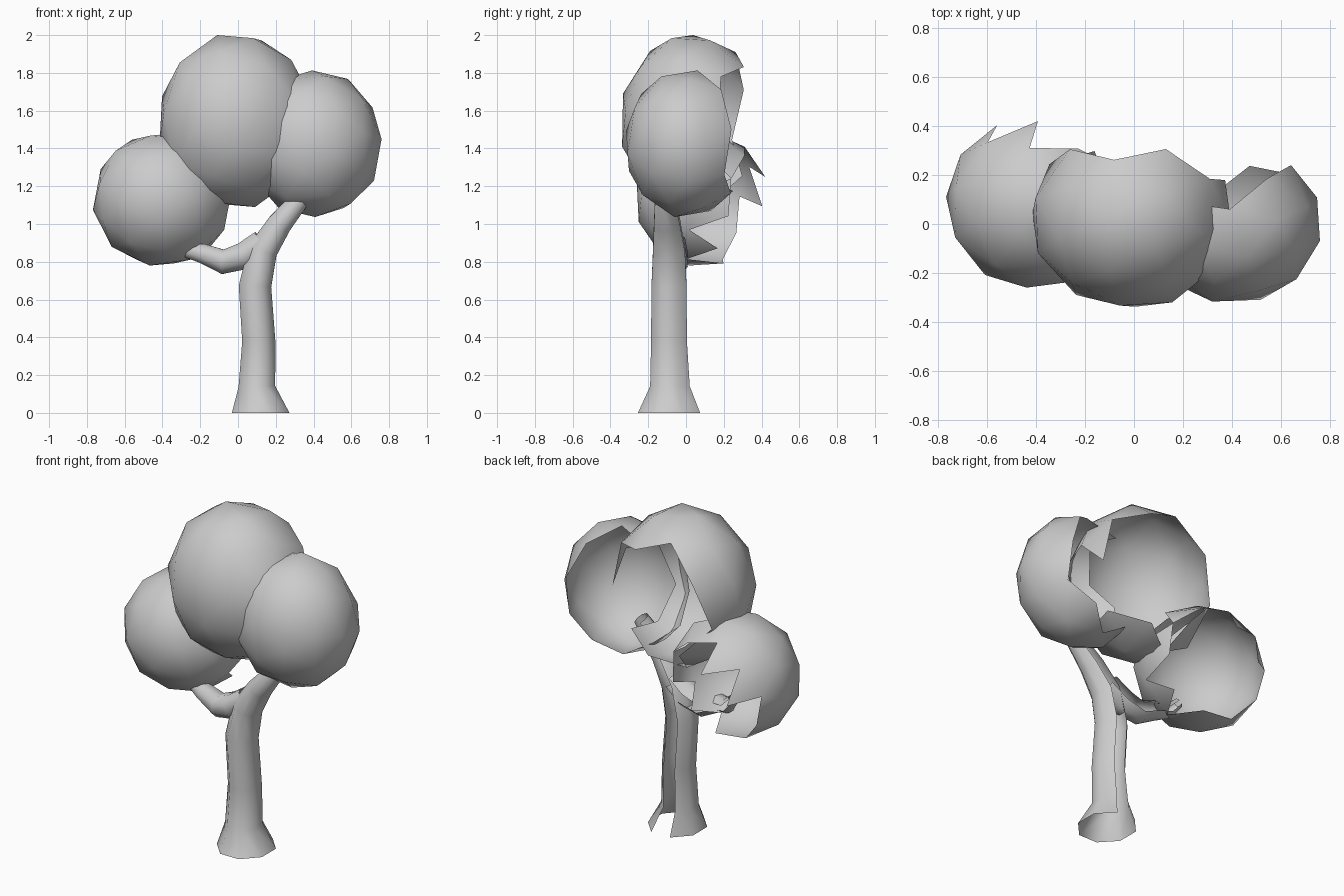
import bpy, bmesh, math
from mathutils import Vector, Euler

if "Cube" in bpy.data.objects:
    bpy.data.objects.remove(bpy.data.objects["Cube"])


def finish(bm, name):
    me = bpy.data.meshes.new(name)
    bm.to_mesh(me)
    bm.free()
    for p in me.polygons:
        p.use_smooth = True
    ob = bpy.data.objects.new(name, me)
    bpy.context.collection.objects.link(ob)
    return ob


# name: centre, radii, rotation, direction of the open back, opening limit
BALLS = {
    "foliage_top": ((-0.01, 0.03, 1.545), (0.405, 0.385, 0.455), (0.3, 0.2, 0.1), (0.1, 1, -0.05), 0.55),
    "foliage_right": ((0.40, 0.0, 1.425), (0.36, 0.33, 0.388), (0.15, 0.5, 0.4), (-0.25, 1, 0.05), 0.45),
    "foliage_left": ((-0.40, 0.085, 1.13), (0.368, 0.355, 0.35), (0.5, 0.1, 0.7), (0.3, 1, -0.35), 0.5),
}


def inside(p, ball, limit):
    c, r = ball[0], ball[1]
    return sum(((p[i] - c[i]) / r[i]) ** 2 for i in range(3)) < limit


def foliage(name):
    c, r, rot, back, limit = BALLS[name]
    back = Vector(back).normalized()
    bm = bmesh.new()
    bmesh.ops.create_icosphere(bm, subdivisions=2, radius=1, matrix=Euler(rot).to_matrix().to_4x4())
    # leave the back open, in a jagged line along the faces
    gone = [f for f in bm.faces if f.calc_center_median().normalized().dot(back) > limit]
    bmesh.ops.delete(bm, geom=gone, context='FACES')
    ext = [max(abs(v.co[i]) for v in bm.verts) for i in range(3)]
    for v in bm.verts:
        v.co = Vector([c[i] + v.co[i] * r[i] / (ext[i] if i != 1 else 1) for i in range(3)])
    # drop faces buried in a neighbouring ball
    others = [b for k, b in BALLS.items() if k != name]
    hid = [f for f in bm.faces if any(all(inside(v.co, b, 0.85) for v in f.verts) for b in others)]
    bmesh.ops.delete(bm, geom=hid, context='FACES')
    bm.normal_update()
    return finish(bm, name)


def limb(name, path, sides=8):
    """Tube through (x, y, z, radius) points with the back strip left open."""
    bm = bmesh.new()
    pts = [Vector(p[:3]) for p in path]
    rings = []
    for i, p in enumerate(pts):
        t = (pts[min(i + 1, len(pts) - 1)] - pts[max(i - 1, 0)]).normalized()
        if i == 0 and p.z == 0:
            t = Vector((0, 0, 1))
        v = (Vector((0, 1, 0)) - t * t.y).normalized()
        u = v.cross(t)
        ring = []
        for k in range(sides):
            a = 2 * math.pi * (k + 0.5) / sides
            ring.append(bm.verts.new(p + path[i][3] * (v * math.cos(a) * 1.08 + u * math.sin(a))))
        rings.append(ring)
    for a, b in zip(rings, rings[1:]):
        for k in range(sides - 1):
            bm.faces.new((a[k], b[k], b[k + 1], a[k + 1]))
    bmesh.ops.recalc_face_normals(bm, faces=bm.faces)
    return finish(bm, name)


# crown
for n in BALLS:
    foliage(n)

# trunk and side branch
limb("trunk", [(0.12, -0.09, 0, 0.165), (0.1, -0.085, 0.14, 0.105), (0.11, -0.09, 0.38, 0.095),
               (0.09, -0.09, 0.67, 0.093), (0.13, -0.09, 0.86, 0.085),
               (0.22, -0.1, 1.0, 0.07), (0.32, -0.11, 1.12, 0.055), (0.36, -0.08, 1.2, 0.045)])
limb("branch", [(0.13, -0.08, 0.9, 0.075), (0.03, -0.07, 0.83, 0.078), (-0.08, -0.06, 0.80, 0.07),
                (-0.19, -0.05, 0.845, 0.055), (-0.27, -0.02, 0.86, 0.042), (-0.32, 0.0, 0.92, 0.03)])
